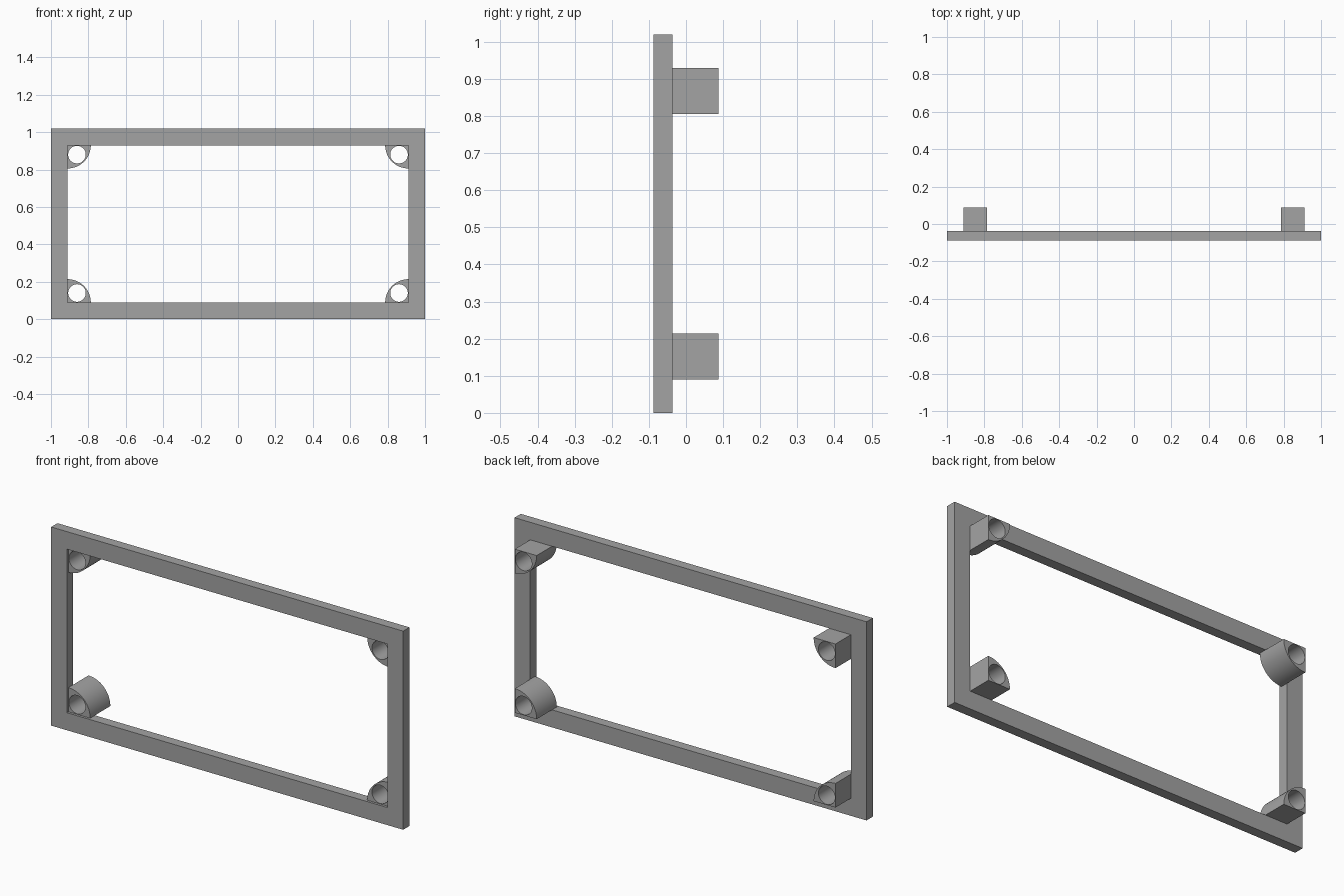
import bpy, bmesh, math
from mathutils import Matrix

cube = bpy.data.objects.get("Cube")
if cube:
    bpy.data.objects.remove(cube, do_unlink=True)

grey = bpy.data.materials.new("plain grey")
grey.use_nodes = True
grey.diffuse_color = (0.37, 0.37, 0.37, 1)
grey.node_tree.nodes["Principled BSDF"].inputs["Base Color"].default_value = (0.37, 0.37, 0.37, 1)


def rectangle(x, z0, z1):
    return [(-x, z0), (x, z0), (x, z1), (-x, z1)]


def arc(cx, cz, radius, start, sweep, steps):
    angles = [start + sweep * i / steps for i in range(steps + 1)]
    return [(cx + radius * math.cos(a), cz + radius * math.sin(a)) for a in angles]


def plate(name, loops, y0, y1):
    """Extrude an outline with holes, drawn in x and z, from y0 to y1."""
    curve = bpy.data.curves.new(name, "CURVE")
    curve.dimensions = "2D"
    curve.fill_mode = "BOTH"
    curve.extrude = (y1 - y0) / 2
    for loop in loops:
        spline = curve.splines.new("POLY")
        spline.points.add(len(loop) - 1)
        for point, (x, z) in zip(spline.points, loop):
            point.co = (x, z, 0, 1)
        spline.use_cyclic_u = True
    helper = bpy.data.objects.new(name + " outline", curve)
    bpy.context.collection.objects.link(helper)
    bpy.context.view_layer.update()
    mesh = bpy.data.meshes.new_from_object(
        helper.evaluated_get(bpy.context.evaluated_depsgraph_get()))
    bpy.data.objects.remove(helper, do_unlink=True)
    # Stand the profile upright and weld the caps to the sides
    mesh.transform(Matrix.Translation((0, (y0 + y1) / 2, 0)) @ Matrix.Rotation(math.pi / 2, 4, "X"))
    bm = bmesh.new()
    bm.from_mesh(mesh)
    bmesh.ops.remove_doubles(bm, verts=bm.verts, dist=1e-5)
    bmesh.ops.recalc_face_normals(bm, faces=bm.faces)
    bm.to_mesh(mesh)
    bm.free()
    mesh.materials.clear()
    mesh.materials.append(grey)
    obj = bpy.data.objects.new(name, mesh)
    bpy.context.collection.objects.link(obj)
    bpy.ops.object.select_all(action="DESELECT")
    obj.select_set(True)
    bpy.context.view_layer.objects.active = obj
    bpy.ops.object.shade_smooth_by_angle(angle=math.radians(30))
    return obj


# Flat rectangular frame
inner_x, inner_low, inner_high = 0.911, 0.09, 0.93
front, back = -0.088, 0.088
plate("frame", [rectangle(1, 0, 1.02), rectangle(inner_x, inner_low, inner_high)], front, -0.037)

# Quarter-round screw posts in the four inner corners, each with a through hole
for side, sx in (("right", -1), ("left", 1)):
    for level, z, sz in (("lower", inner_low, 1), ("upper", inner_high, -1)):
        x = sx * inner_x
        start = math.atan2(0, -sx)
        sector = [(x, z)] + arc(x, z, 0.124, start, -sx * sz * math.pi / 2, 24)
        hole = arc(x - sx * 0.05, z + sz * 0.05, 0.047, 0, math.tau, 48)[:-1]
        plate(f"{level}_{side}_post", [sector, hole], front + 0.0125, back)
